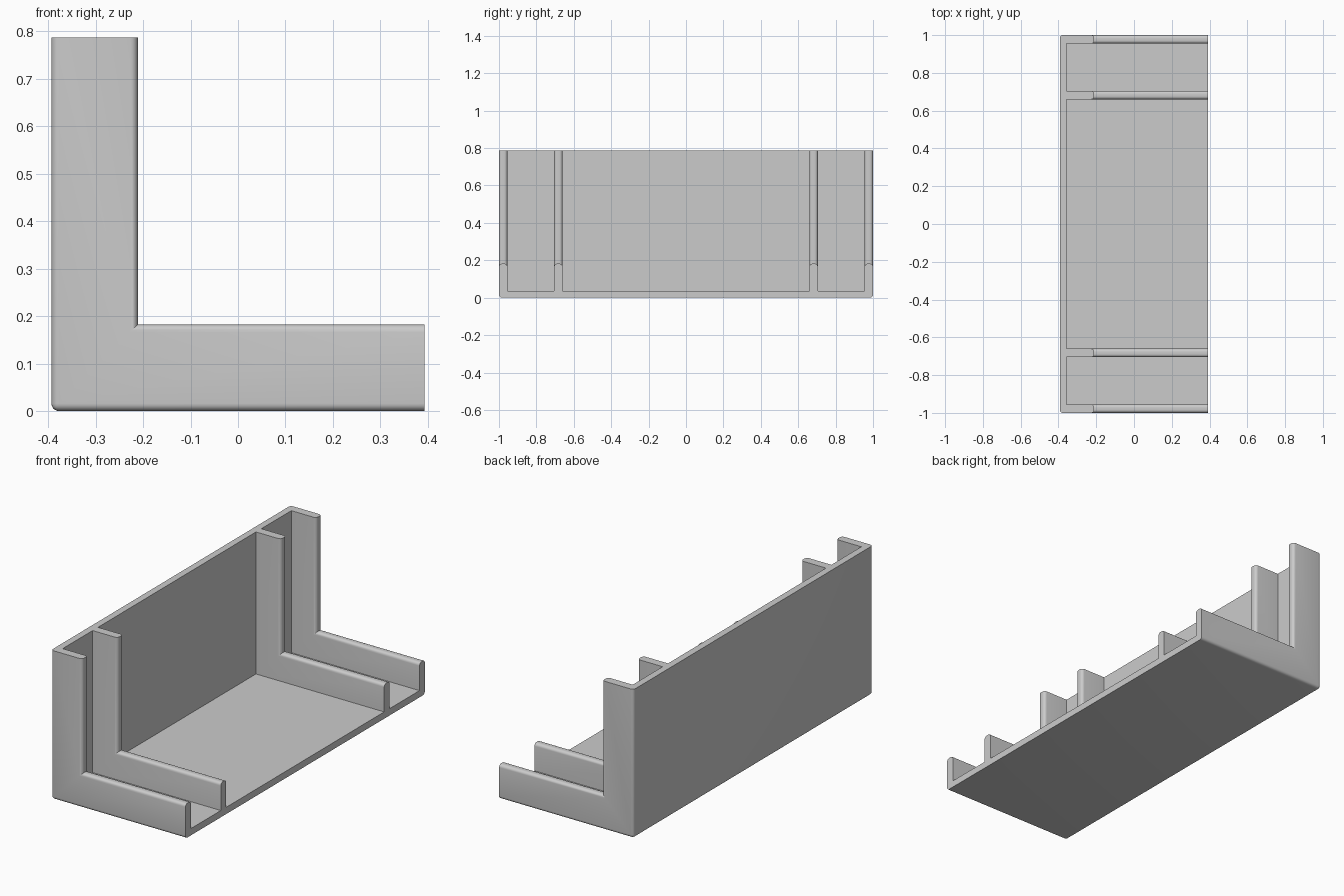
import bpy, bmesh

cube = bpy.data.objects.get("Cube")
if cube:
    bpy.data.objects.remove(cube, do_unlink=True)

HALF_X, HEIGHT = 0.393, 0.787
FLOOR, RIB = 0.036, 0.182
RADIUS = 0.016

# One flat grey
grey = bpy.data.materials.new("light grey")
grey.use_nodes = True
colour = (0.6, 0.6, 0.6, 1)
grey.diffuse_color = colour
grey.node_tree.nodes["Principled BSDF"].inputs["Base Color"].default_value = colour

# Cross-section: floor with four ribs, as (y, depth from the outer face)
half = [(1.0, 0), (1.0, RIB), (0.955, RIB), (0.955, FLOOR),
        (0.705, FLOOR), (0.705, RIB), (0.66, RIB), (0.66, FLOOR)]
section = half + [(-y, d) for y, d in reversed(half)]

# Sweep it along the L: open floor end, mitred corner, top of back wall
stations = [
    lambda y, d: (HALF_X, y, d),
    lambda y, d: (-HALF_X + d, y, d),
    lambda y, d: (-HALF_X + d, y, HEIGHT),
]
bm = bmesh.new()
rings = [[bm.verts.new(place(y, d)) for y, d in section] for place in stations]
n = len(section)
for a, b in zip(rings, rings[1:]):
    for i in range(n):
        j = (i + 1) % n
        bm.faces.new((a[i], a[j], b[j], b[i]))
bm.faces.new(rings[0])
bm.faces.new(rings[-1])
bmesh.ops.recalc_face_normals(bm, faces=bm.faces)

# Round the rib tips, the outer long edges and the outer corner
rounded = [bm.edges.get((a[i], b[i])) for a, b in zip(rings, rings[1:])
           for i in range(n) if section[i][1] != FLOOR]
rounded.append(bm.edges.get((rings[1][0], rings[1][-1])))
bmesh.ops.bevel(bm, geom=rounded, offset=RADIUS, offset_type='OFFSET',
                segments=5, profile=0.5, affect='EDGES', clamp_overlap=True)

mesh = bpy.data.meshes.new("ribbed_corner_tray")
bm.to_mesh(mesh)
bm.free()
mesh.materials.append(grey)
tray = bpy.data.objects.new("ribbed_corner_tray", mesh)
bpy.context.collection.objects.link(tray)
bpy.context.view_layer.objects.active = tray
tray.select_set(True)
bpy.ops.object.shade_smooth_by_angle(angle=0.6)
